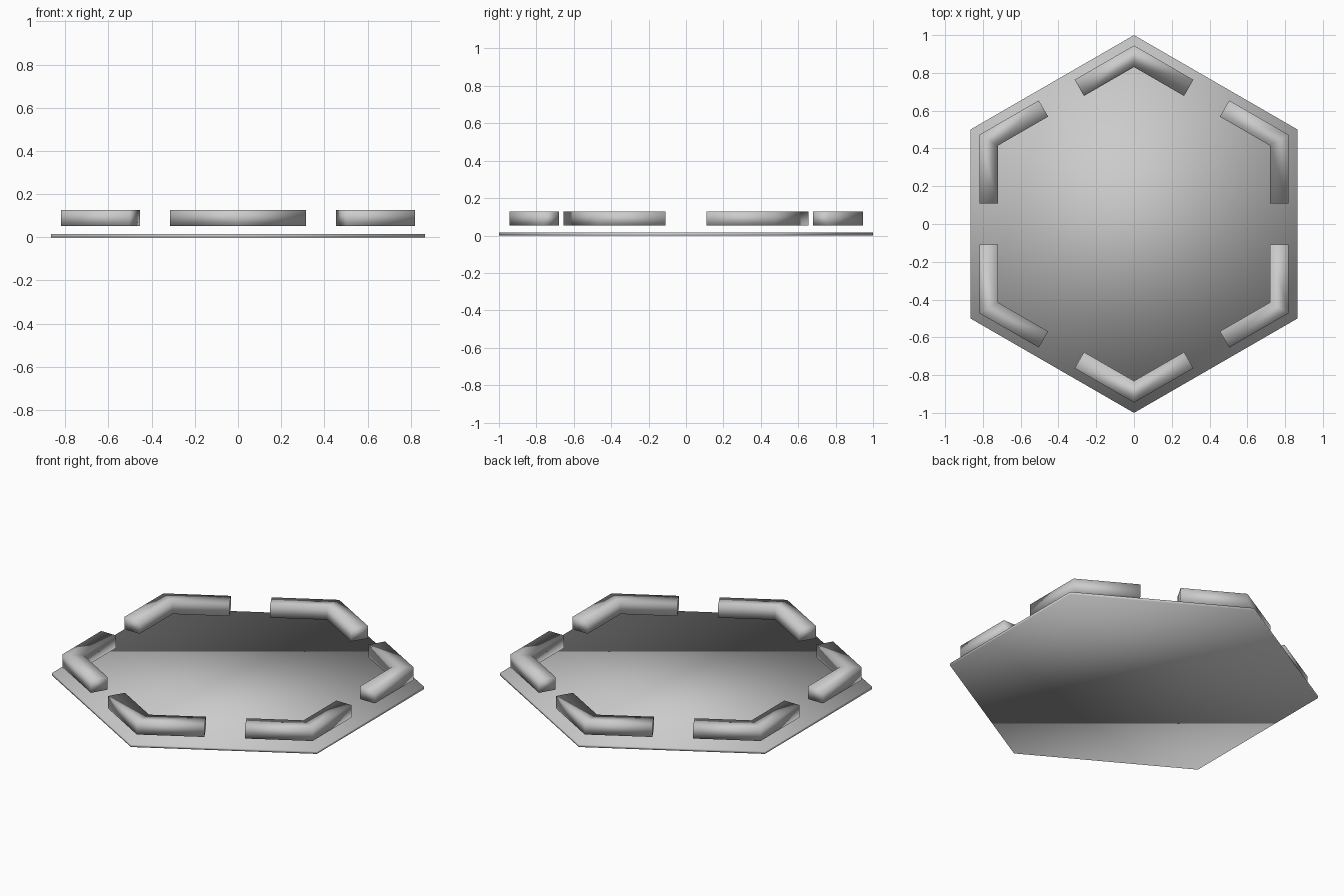
import bpy
import bmesh
from math import radians
from mathutils import Vector, Matrix

if "Cube" in bpy.data.objects:
    bpy.data.objects.remove(bpy.data.objects["Cube"])


def prism(name, outline, z0, z1):
    """Extrude a flat outline between two heights."""
    bm = bmesh.new()
    base = bm.faces.new([bm.verts.new((x, y, z0)) for x, y in outline])
    top = bmesh.ops.extrude_face_region(bm, geom=[base], use_keep_orig=True)
    moved = [v for v in top["geom"] if isinstance(v, bmesh.types.BMVert)]
    bmesh.ops.translate(bm, verts=moved, vec=(0, 0, z1 - z0))
    bmesh.ops.recalc_face_normals(bm, faces=bm.faces)
    for f in bm.faces:
        f.smooth = True
    mesh = bpy.data.meshes.new(name)
    bm.to_mesh(mesh)
    bm.free()
    obj = bpy.data.objects.new(name, mesh)
    bpy.context.collection.objects.link(obj)
    return obj


def turn(points, degrees):
    rot = Matrix.Rotation(radians(degrees), 2)
    return [rot @ Vector(p) for p in points]


# Thin hexagonal base plate, corners on the y axis
plate = [turn([(0, 1)], 60 * i)[0] for i in range(6)]
prism("base_plate", plate, 0.0, 0.015)

# Bent corner bracket outline, mitred at the hexagon corner
outer, inner, arm = 0.945, 0.831, 0.363
right_dir = Vector((0.866, -0.5))
end_out = Vector((0, outer)) + right_dir * arm
end_in = end_out + Vector((-0.5, -0.866)) * (outer - inner) * 0.866
bracket = [(0, outer), end_out, end_in, (0, inner),
           (-end_in.x, end_in.y), (-end_out.x, end_out.y)]

# Six brackets hovering just above the plate
for i in range(6):
    prism(f"corner_bracket_{i + 1}", turn(bracket, 60 * i), 0.053, 0.127)
